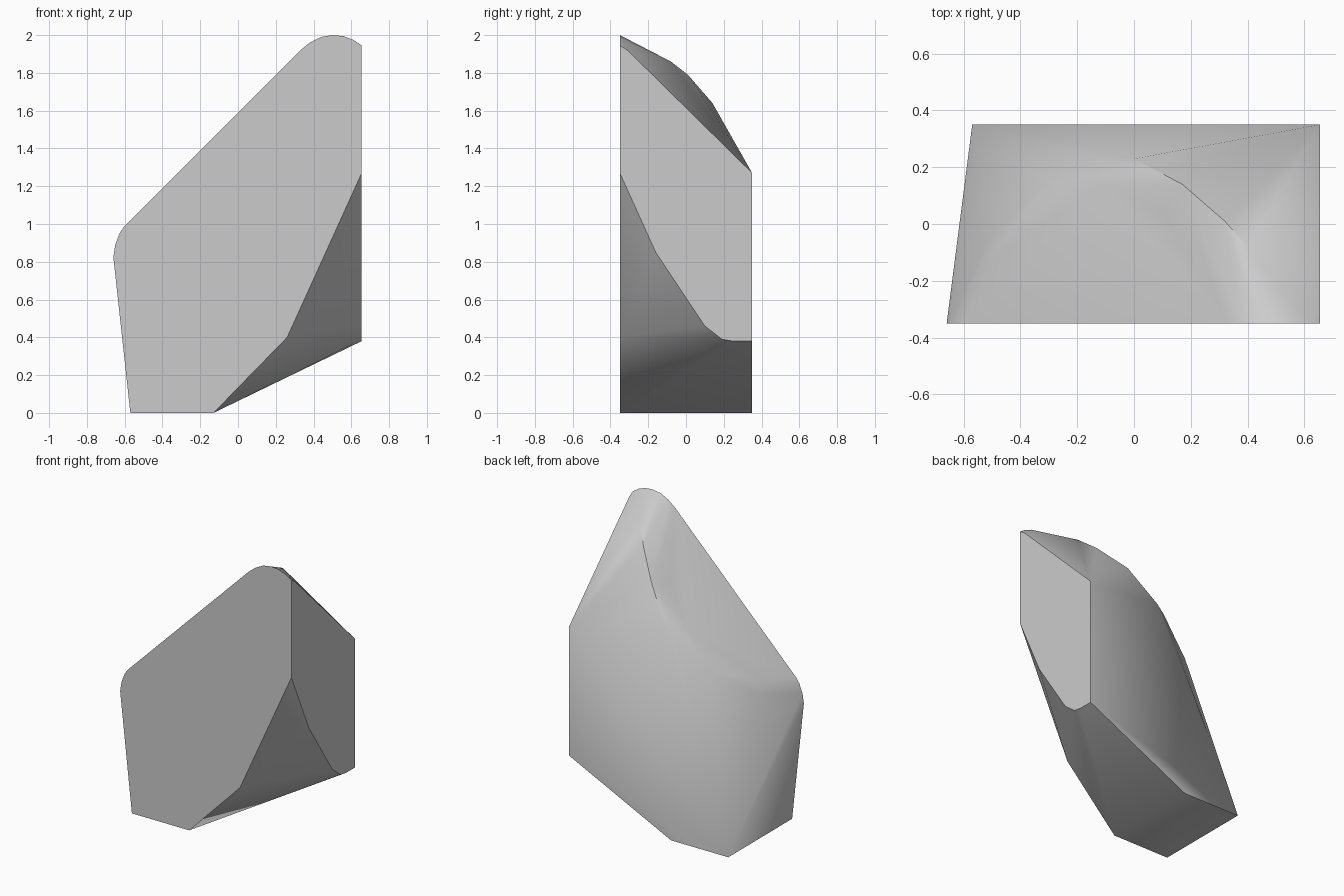
import bpy
import bmesh
from math import radians
from mathutils import Vector

# Remove the default cube
default_cube = bpy.data.objects.get("Cube")
if default_cube:
    bpy.data.objects.remove(default_cube, do_unlink=True)

FRONT, BACK, SIDE = -0.35, 0.35, 0.655

# Flat front face, as x, z
front_outline = [
    (-0.57, 0), (-0.13, 0), (0.26, 0.40), (SIDE, 1.27), (SIDE, 1.945),
    (0.61, 1.975), (0.56, 1.994), (0.5, 2.0), (0.44, 1.99), (0.38, 1.96),
    (0.33, 1.92), (-0.6, 0.99), (-0.625, 0.955), (-0.65, 0.89), (-0.66, 0.825),
]

# Flat side face, as y, z
side_outline = [
    (-0.31, 1.92), (-0.16, 0.85), (0.10, 0.46), (0.19, 0.39),
    (0.25, 0.38), (BACK, 0.38), (BACK, 1.27),
]

# Flat back face, as x, z
back_outline = [(-0.57, 0), (-0.13, 0)]

# Rounded crest between the sloping top and the back, as x, y, z
crest = [
    (0.25, -0.12, 1.785), (0.10, 0.04, 1.60), (-0.12, 0.14, 1.36),
    (-0.5, -0.12, 1.035), (0.40, -0.08, 1.86), (0.32, 0.01, 1.79),
    (0.17, 0.14, 1.64), (0.0, 0.23, 1.40), (-0.07, 0.21, 1.36),
    (-0.3, 0.15, 1.14), (-0.5, -0.03, 0.98),
]

points = [Vector((x, FRONT, z)) for x, z in front_outline]
points += [Vector((SIDE, y, z)) for y, z in side_outline]
points += [Vector((x, BACK, z)) for x, z in back_outline]
points += [Vector(p) for p in crest]

# Wrap the outlines and crest in one faceted stone
bm = bmesh.new()
for p in points:
    bm.verts.new(p)
hull = bmesh.ops.convex_hull(bm, input=bm.verts[:])
loose = [v for v in bm.verts if not v.link_faces]
bmesh.ops.delete(bm, geom=loose, context="VERTS")
bmesh.ops.dissolve_limit(bm, angle_limit=radians(0.5), verts=bm.verts[:], edges=bm.edges[:])
bmesh.ops.recalc_face_normals(bm, faces=bm.faces[:])

mesh = bpy.data.meshes.new("rock")
bm.to_mesh(mesh)
bm.free()
rock = bpy.data.objects.new("rock", mesh)
bpy.context.collection.objects.link(rock)

# Plain grey stone
grey = (0.6, 0.6, 0.6, 1.0)
stone = bpy.data.materials.new("stone grey")
stone.use_nodes = True
stone.diffuse_color = grey
for node in stone.node_tree.nodes:
    if node.type == "BSDF_PRINCIPLED":
        node.inputs["Base Color"].default_value = grey
mesh.materials.append(stone)

# Soft crest, crisp border edges
bpy.ops.object.select_all(action="DESELECT")
rock.select_set(True)
bpy.context.view_layer.objects.active = rock
bpy.ops.object.shade_smooth_by_angle(angle=radians(32))
